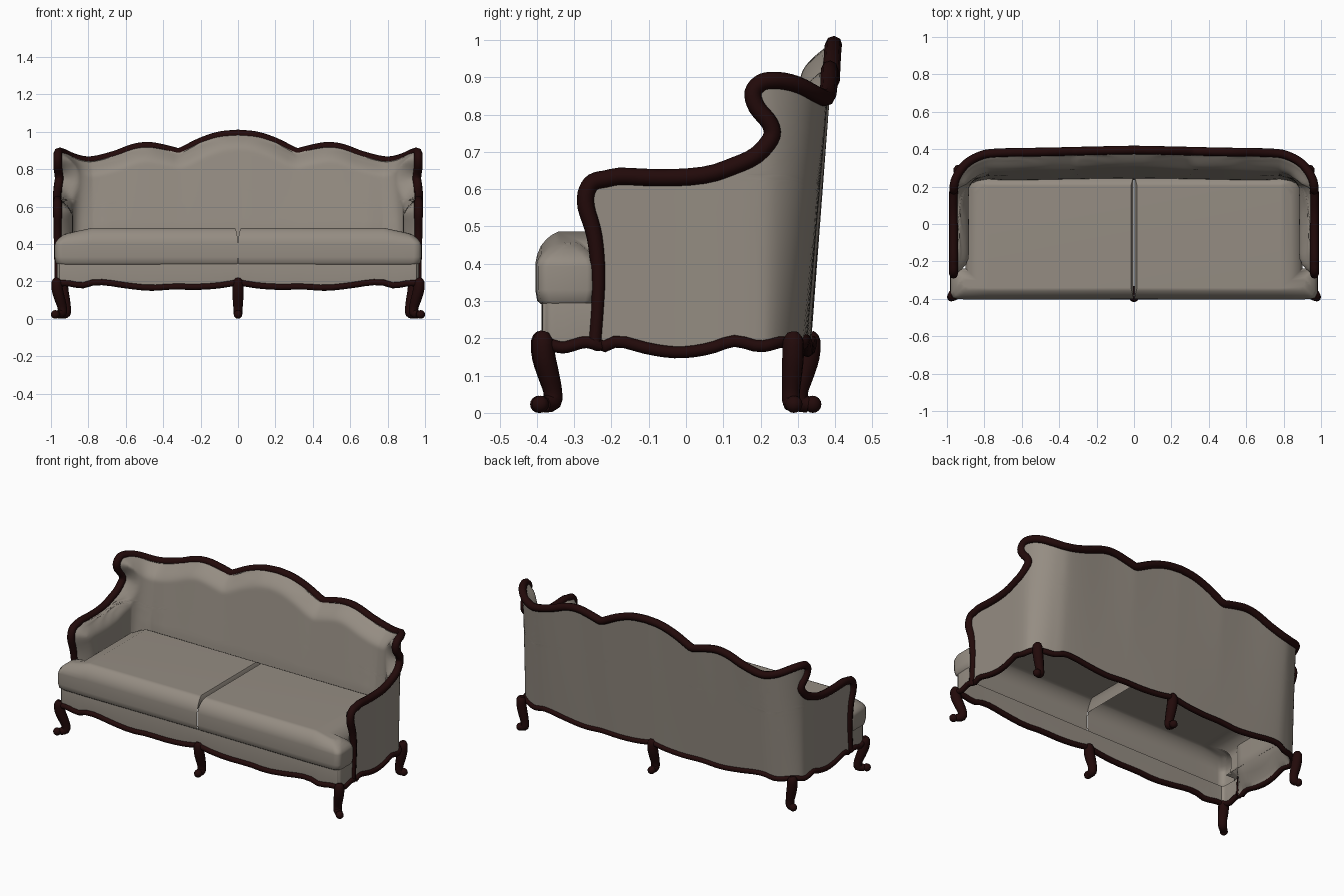
import bpy, bmesh, math
from mathutils import Vector

if "Cube" in bpy.data.objects:
    bpy.data.objects.remove(bpy.data.objects["Cube"])


def material(name, color):
    m = bpy.data.materials.new(name)
    m.use_nodes = True
    m.diffuse_color = (*color, 1)
    bsdf = m.node_tree.nodes["Principled BSDF"]
    bsdf.inputs["Base Color"].default_value = (*color, 1)
    bsdf.inputs["Roughness"].default_value = 0.7
    return m


FABRIC = material("taupe fabric", (0.30, 0.265, 0.225))
WOOD = material("dark mahogany", (0.016, 0.003, 0.003))


def smooth(pts, n):
    """Catmull-Rom curve through the points, n steps per span."""
    p = [Vector(q) for q in pts]
    p = [p[0]] + p + [p[-1]]
    out = []
    for a, b, c, d in zip(p, p[1:], p[2:], p[3:]):
        for i in range(n):
            t = i / n
            out.append(0.5 * (2 * b + (c - a) * t + (2 * a - 5 * b + 4 * c - d) * t ** 2
                              + (3 * b - a - 3 * c + d) * t ** 3))
    return out + [p[-1]]


def interp(table, u):
    """Linear lookup of the last value against the first."""
    for a, b in zip(table, table[1:]):
        if u <= b[0]:
            f = max(0, (u - a[0]) / max(b[0] - a[0], 1e-6))
            return a[1] + (b[1] - a[1]) * f
    return table[-1][1]


def clamp(u):
    return min(1, max(0, u))


def finish(obj, mat, angle=60):
    obj.data.materials.append(mat)
    bpy.ops.object.select_all(action="DESELECT")
    obj.select_set(True)
    bpy.context.view_layer.objects.active = obj
    if obj.type == "CURVE":
        bpy.ops.object.convert(target="MESH")
    bpy.ops.object.shade_smooth_by_angle(angle=math.radians(angle))


def mesh_object(name, bm, mat, thickness=0):
    """Left-hand half, mirrored across the middle."""
    bmesh.ops.recalc_face_normals(bm, faces=bm.faces)
    mesh = bpy.data.meshes.new(name)
    bm.to_mesh(mesh)
    bm.free()
    obj = bpy.data.objects.new(name, mesh)
    bpy.context.collection.objects.link(obj)
    finish(obj, mat)
    if thickness:
        obj.modifiers.new("thickness", "SOLIDIFY").thickness = thickness
    obj.modifiers.new("mirror", "MIRROR")
    obj.modifiers.new("even shading", "WEIGHTED_NORMAL").keep_sharp = True


def tube(name, pts, radii, cyclic=False):
    curve = bpy.data.curves.new(name, "CURVE")
    curve.dimensions = "3D"
    curve.bevel_depth = 1
    curve.bevel_resolution = 2
    curve.use_fill_caps = True
    spline = curve.splines.new("POLY")
    spline.points.add(len(pts) - 1)
    for q, p, r in zip(spline.points, pts, radii):
        q.co = (*p, 1)
        q.radius = r
    spline.use_cyclic_u = cyclic
    obj = bpy.data.objects.new(name, curve)
    bpy.context.collection.objects.link(obj)
    finish(obj, WOOD)


def flip(pts):
    return [Vector((-p.x, p.y, p.z)) for p in pts]


def grid_faces(bm, grid):
    for a, b in zip(grid, grid[1:]):
        for i in range(len(a) - 1):
            bm.faces.new((a[i], a[i + 1], b[i + 1], b[i]))


# Scalloped lower edge, arm-and-wing outline, crest and plan of the shell
SIDE_WAVE = smooth([(-.38, .19), (-.33, .175), (-.27, .19), (-.22, .178), (-.18, .192), (-.1, .172),
                    (-.02, .162), (.06, .172), (.13, .193), (.2, .178), (.28, .19)], 4)
LONG_WAVE = smooth([(0, .195), (.1, .178), (.22, .17), (.35, .172), (.47, .165), (.6, .178),
                    (.7, .193), (.77, .195), (.83, .178), (.9, .188)], 4)
ARM = smooth([(-.245, .185), (-.235, .35), (-.245, .47), (-.268, .55), (-.265, .595), (-.24, .624),
              (-.18, .632), (-.06, .638), (.08, .647), (.17, .68), (.228, .735), (.228, .775),
              (.19, .82), (.18, .86), (.205, .888), (.25, .895)], 4)
CREST = smooth([(0, .988), (.1, .978), (.2, .945), (.29, .9), (.32, .89), (.36, .9), (.47, .922),
                (.56, .912), (.66, .875), (.78, .846), (.86, .855), (.93, .885), (.965, .895)], 4)
PLAN = smooth([(.965, -.3), (.965, -.05), (.965, .17), (.95, .25), (.9, .32), (.83, .362),
               (.74, .38), (.45, .386), (.2, .392), (0, .396)], 6)
# keep the arm outline rising so that rows never fold over
for a, b in zip(ARM, ARM[1:]):
    b.y = max(b.y, a.y + .0003)


def wave(x, y):
    return interp(SIDE_WAVE, y) if abs(x) > .9 else interp(LONG_WAVE, abs(x))


LENGTHS = [0]
for a, b in zip(PLAN, PLAN[1:]):
    LENGTHS.append(LENGTHS[-1] + (b - a).length)
PX = [(s, p.x) for s, p in zip(LENGTHS, PLAN)]
PY = [(s, p.y) for s, p in zip(LENGTHS, PLAN)]
TOTAL = LENGTHS[-1]
S_OF_Y = [(p.y, s) for s, p in zip(LENGTHS, PLAN)]


def plan(s):
    return Vector((interp(PX, s), interp(PY, s)))


def shell_point(s, v, inset=0):
    p = plan(s)
    t = plan(min(s + .01, TOTAL)) - plan(max(s - .01, 0))
    n = Vector((-t.y, t.x)).normalized()
    lo = wave(p.x, p.y)
    z = lo + (interp(CREST, p.x) - lo) * v
    lean = .06 * (1 - v) * clamp((p.y - .2) / .16)
    q = p + n * inset
    return Vector((0 if s >= TOTAL - 1e-5 else q.x, q.y - lean, z))


# Upholstered shell: arms, wings and back in one padded sheet
COLS = 56
rows = []
for y, z in ARM:
    s0 = interp(S_OF_Y, y)
    v = (z - ARM[0].y) / (ARM[-1].y - ARM[0].y)
    rows.append([(s0 + (TOTAL - s0) * c / COLS, v) for c in range(COLS + 1)])
outer = [[shell_point(s, v) for s, v in row] for row in rows]
edge = [(r[0][0], o[0].z) for r, o in zip(rows, outer)]
edge += [(r[0], o.z) for r, o in zip(rows[-1], outer[-1])]


def padding(s, z):
    """Rounded towards the rail, thin at the base, deeper low on the back."""
    e = min(math.hypot(s - a, z - b) for a, b in edge)
    puff = math.sin(math.pi / 2 * min(1, e / .09))
    back = .03 * clamp((s - .6) / .25) * clamp((.9 - z) / .4)
    return .012 + (.07 + back) * puff * clamp((z - .19) / .1)


inner = [[shell_point(s, v, padding(s, o.z)) for (s, v), o in zip(r, orow)]
         for r, orow in zip(rows, outer)]
bm = bmesh.new()
out_v = [[bm.verts.new(p) for p in r] for r in outer]
in_v = [[bm.verts.new(p) for p in r] for r in inner]
grid_faces(bm, out_v)
grid_faces(bm, in_v)
grid_faces(bm, [out_v[0], in_v[0]])
grid_faces(bm, [out_v[-1], in_v[-1]])
grid_faces(bm, [[r[0] for r in out_v], [r[0] for r in in_v]])
mesh_object("padded_arms_and_back", bm, FABRIC)

# Carved rail running up the arms, round the wings and over the crest
half = [r[0] for r in outer] + outer[-1][1:]
radii = [.017 + .006 * clamp((p.z - .3) / .25) for p in half]
tube("carved_top_rail", half + flip(half[-2::-1]), radii + radii[-2::-1])

# Front apron
corner = smooth([(0, -.388), (.5, -.387), (.9, -.386), (.958, -.375), (.968, -.33), (.968, -.235)], 8)
bm = bmesh.new()
low = [Vector((p.x, p.y, wave(p.x, p.y))) for p in corner]
grid_faces(bm, [[bm.verts.new(p) for p in low],
                [bm.verts.new((p.x, p.y, .295)) for p in corner]])
mesh_object("front_apron", bm, FABRIC, thickness=.008)

# Scalloped base rail all the way round
loop = low + outer[0]
loop = loop + flip(loop[-2:0:-1])
tube("scalloped_base_rail", loop, [.016] * len(loop), cyclic=True)

# Two T-shaped seat cushions, hollow below: outline with inward direction at each corner
OUTLINE = [(.001, -.402, 1, 1), (.78, -.404, 0, 1), (.94, -.402, -1, 1), (.968, -.395, -1, 1),
           (.98, -.37, -1, 1), (.98, -.265, -1, -1), (.96, -.238, -1, -1), (.9, -.238, -1, -1),
           (.9, .21, -1, -1), (.87, .262, -1, -1), (.78, .265, 0, -1), (.001, .265, 1, -1)]
PROFILE = [(.02, .288), (.005, .3), (0, .33), (0, .40), (.005, .425), (.015, .448),
           (.03, .466), (.045, .478), (.062, .486)]
bm = bmesh.new()
loops = [[bm.verts.new((x + sx * i * (.25 if x < .1 else 1), y + sy * i,
                        z - .03 * clamp((x - .78) / .2) * clamp((z - .38) / .08)))
          for x, y, sx, sy in OUTLINE] for i, z in PROFILE]
grid_faces(bm, [r + r[:1] for r in loops])
top = loops[-1]
bm.faces.new(top[1:-1])
bm.faces.new(top[:2] + top[-2:])
bmesh.ops.delete(bm, geom=[f for f in bm.faces if f.calc_center_median().z < .42
                           and all(v.co.x < .1 for v in f.verts)], context="FACES_ONLY")
mesh_object("seat_cushions", bm, FABRIC)

# Cabriole legs: offset along the outward direction, height, radius
LEG = smooth([(.0, .215, .015), (.004, .195, .028), (.0, .15, .03), (-.014, .1, .028),
              (-.025, .06, .025), (-.024, .03, .025), (.0, .023, .022)], 3)


def leg(name, x, y, dx, dy):
    pts = [Vector((x + dx * o, y + dy * o, z)) for o, z, r in LEG]
    tube(name, pts, [r for o, z, r in LEG])
    bpy.ops.mesh.primitive_uv_sphere_add(segments=12, ring_count=8, radius=.023,
                                         location=(x + dx * .012, y + dy * .012, .023))
    foot = bpy.context.object
    foot.name = name + "_scroll_foot"
    finish(foot, WOOD)


for side, sx in (("left", 1), ("right", -1)):
    leg("front_leg_" + side, sx * .965, -.38, sx, -.9)
    leg("back_leg_" + side, sx * .935, .287, sx * .7, .2)
leg("front_leg_middle", 0, -.383, 0, -1)
leg("back_leg_middle", 0, .328, 0, 1)
